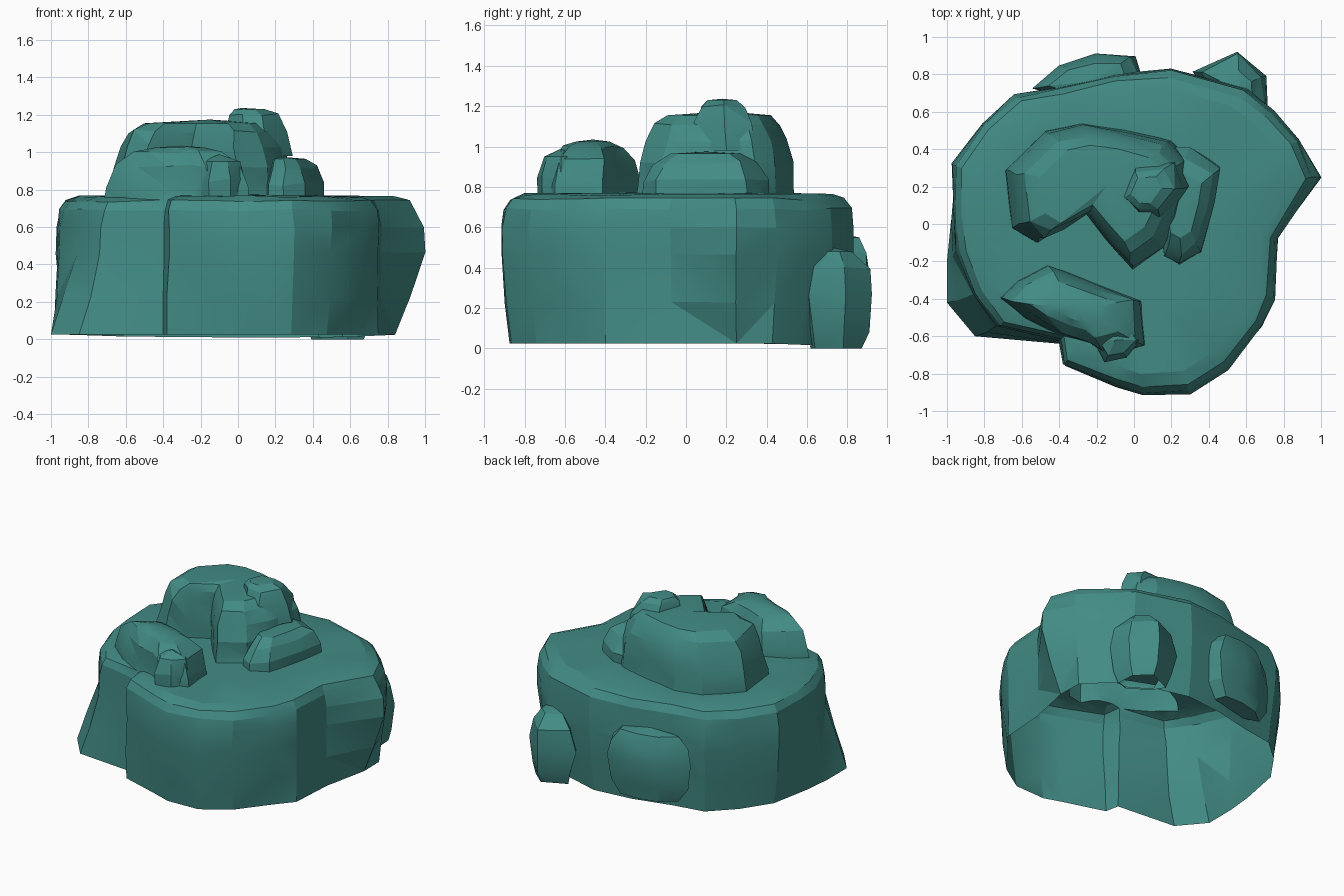
import bpy, bmesh, math, random
from mathutils import Vector

random.seed(4)

default_cube = bpy.data.objects.get("Cube")
if default_cube:
    bpy.data.objects.remove(default_cube, do_unlink=True)

# Single flat stone colour
stone = bpy.data.materials.new("teal_stone")
stone.use_nodes = True
stone_colour = (.055, .26, .235, 1)
stone.diffuse_color = stone_colour
shader = next(n for n in stone.node_tree.nodes if n.type == "BSDF_PRINCIPLED")
shader.inputs["Base Color"].default_value = stone_colour
shader.inputs["Roughness"].default_value = .9


def add_rock(name, rings, peak, jitter=.012):
    """Skin a stack of matching rings into a closed, faceted solid."""
    bm = bmesh.new()
    layers = []
    for level, ring in enumerate(rings):
        wobble = jitter if 0 < level < len(rings) - 1 else 0
        layer = []
        for point in ring:
            shift = Vector([random.uniform(-wobble, wobble) for axis in range(3)])
            layer.append(bm.verts.new(Vector(point) + shift))
        layers.append(layer)
    for lower, upper in zip(layers, layers[1:]):
        for i in range(len(lower)):
            j = (i + 1) % len(lower)
            bm.faces.new((lower[i], lower[j], upper[j], upper[i]))
    tip = bm.verts.new(peak)
    root = bm.verts.new((peak[0], peak[1], rings[0][0][2]))
    first, last = layers[0], layers[-1]
    for i in range(len(last)):
        j = (i + 1) % len(last)
        bm.faces.new((last[i], last[j], tip))
        bm.faces.new((first[j], first[i], root))
    bmesh.ops.triangulate(bm, faces=bm.faces[:], quad_method="SHORT_EDGE")
    mesh = bpy.data.meshes.new(name)
    bm.to_mesh(mesh)
    bm.free()
    mesh.materials.append(stone)
    rock = bpy.data.objects.new(name, mesh)
    bpy.context.collection.objects.link(rock)
    return rock


def scaled(outline, centre, scale, height):
    cx, cy = centre
    return [(cx + (x - cx) * scale, cy + (y - cy) * scale, height) for x, y in outline]


def add_boulder(name, outline, centre, levels, top):
    """Levels are pairs of height and outline scale, listed upward."""
    rings = [scaled(outline, centre, scale, height) for height, scale in levels]
    return add_rock(name, rings, (*centre, top))


# Broad base: a shoulder outline and a foot that flares at one corner
shoulder = [
    (1, .25), (.88, .45), (.75, .6), (.6, .72), (.2, .83), (-.1, .8),
    (-.4, .73), (-.64, .69), (-.82, .53), (-.97, .32), (-.97, .05),
    (-.95, -.15), (-.86, -.38), (-.73, -.55), (-.4, -.62), (-.37, -.76),
    (-.1, -.87), (.05, -.92), (.3, -.91), (.5, -.78), (.68, -.55),
    (.75, -.4), (.77, -.08),
]
foot = [(x * .95, y * .95) for x, y in shoulder]
foot[0] = (.84, .25)
foot[10:16] = [(-.98, 0), (-1, -.2), (-1, -.42), (-.85, -.6), (-.4, -.64), (-.38, -.74)]
foot[-2:] = shoulder[-2:]
rim = [(.96, .26)] + shoulder[1:]


def blend(amount, height):
    return [(a + (c - a) * amount, b + (d - b) * amount, height)
            for (a, b), (c, d) in zip(foot, shoulder)]


middle = (0, 0)
# The foot dips slightly toward the rear
ground_ring = [(x, y, .025 - .04 * max(0, y - .4)) for x, y in foot]
formation = add_rock("rock_formation", [
    ground_ring,
    blend(.5, .23),
    blend(.97, .46),
    scaled(shoulder, middle, 1, .6),
    scaled(rim, middle, .985, .69),
    scaled(rim, middle, .95, .74),
    scaled(rim, middle, .87, .763),
    scaled(rim, middle, .5, .77),
], (0, 0, .775), jitter=.007)

# Large upper rock, bent around a hollow at its front
upper_rock = add_boulder("upper_rock", [
    (.3, .35), (.2, .44), (-.05, .51), (-.28, .54), (-.47, .5), (-.69, .28),
    (-.65, -.02), (-.52, -.1), (-.4, -.03), (-.26, .05), (-.1, -.14),
    (0, -.25), (.17, -.13), (.25, .03), (.29, .2),
], (-.15, .2), [(.72, 1), (.8, .99), (.92, .95), (1.03, .89), (1.11, .79), (1.155, .65)], 1.175)

# Small cap stone on the upper rock, steep on one side
cap_stone = add_boulder("cap_stone", [
    (.28, .2), (.22, .33), (.02, .32), (-.06, .14), (.03, .04), (.16, .03),
], (.02, .18), [(.98, 1.05), (1.12, .92), (1.2, .74), (1.23, .48)], 1.237)

# Low slab wrapped against the side of the upper rock
side_slab = add_boulder("side_slab", [
    (.46, .31), (.29, .41), (.12, .42), (.12, .1), (.16, -.17), (.25, -.22),
    (.36, -.15), (.43, .12),
], (.24, .1), [(.72, 1), (.83, .97), (.92, .82), (.965, .55)], .975)

# Long front rock, resting on the front edge of the base
front_rock = add_boulder("front_rock", [
    (.04, -.41), (-.2, -.32), (-.46, -.23), (-.62, -.31), (-.71, -.4),
    (-.58, -.5), (-.38, -.6), (-.24, -.64), (-.15, -.7), (.05, -.64),
], (-.3, -.46), [(.68, 1.04), (.82, .98), (.93, .87), (1, .62), (1.025, .35)], 1.035)

# Rounded knob at the end of the front rock
front_knob = add_boulder("front_knob", [
    (.05, -.62), (-.02, -.52), (-.17, -.5), (-.22, -.62), (-.15, -.73), (-.04, -.71),
], (-.1, -.62), [(.7, 1), (.85, .98), (.95, .75)], .99)

# Two boulders leaning on the rear wall
rear_boulder = add_boulder("rear_boulder", [
    (.04, .79), (0, .9), (-.2, .9), (-.4, .85), (-.55, .73), (-.35, .67), (-.1, .7),
], (-.24, .76), [(.08, .7), (.18, .9), (.36, 1), (.48, .94), (.55, .7)], .57)
rear_corner_boulder = add_boulder("rear_corner_boulder", [
    (.72, .6), (.71, .8), (.56, .93), (.32, .82), (.4, .7), (.6, .57),
], (.56, .73), [(0, .7), (.09, .86), (.26, 1), (.4, .86), (.48, .45)], .5)

# Fuse every rock into one continuous skin
bpy.ops.object.select_all(action="DESELECT")
formation.select_set(True)
bpy.context.view_layer.objects.active = formation
for rock in (upper_rock, cap_stone, side_slab, front_rock, front_knob,
             rear_boulder, rear_corner_boulder):
    fuse = formation.modifiers.new("fuse", "BOOLEAN")
    fuse.operation = "UNION"
    fuse.solver = "EXACT"
    fuse.object = rock
    bpy.ops.object.modifier_apply(modifier=fuse.name)
    bpy.data.objects.remove(rock, do_unlink=True)

# Open the underside so the formation is a hollow shell
bm = bmesh.new()
bm.from_mesh(formation.data)
floor = [f for f in bm.faces if f.normal.z < -.8 and f.calc_center_median().z < .04]
bmesh.ops.delete(bm, geom=floor, context="FACES")
bm.to_mesh(formation.data)
bm.free()

# Soften only the shallow creases between neighbouring facets
bpy.ops.object.shade_smooth_by_angle(angle=math.radians(18))
